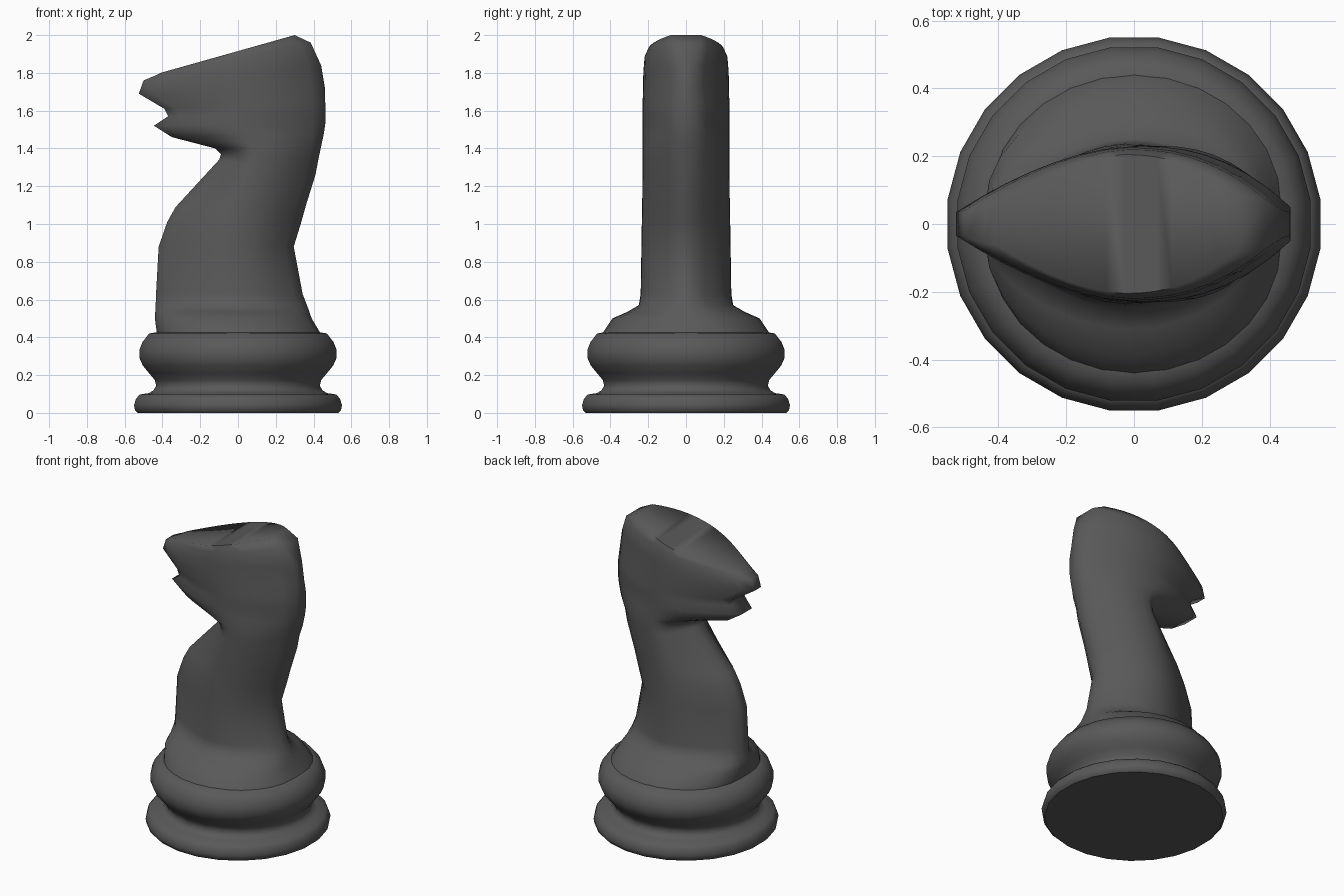
import bpy, bmesh, math

if "Cube" in bpy.data.objects:
    bpy.data.objects.remove(bpy.data.objects["Cube"])

dark = bpy.data.materials.new("dark_grey")
dark.diffuse_color = (.1, .1, .1, 1)
dark.use_nodes = True
dark.node_tree.nodes["Principled BSDF"].inputs["Base Color"].default_value = dark.diffuse_color


def finish(bm, name, angle):
    bmesh.ops.recalc_face_normals(bm, faces=bm.faces)
    me = bpy.data.meshes.new(name)
    bm.to_mesh(me)
    bm.free()
    me.materials.append(dark)
    ob = bpy.data.objects.new(name, me)
    bpy.context.collection.objects.link(ob)
    bpy.ops.object.select_all(action='DESELECT')
    ob.select_set(True)
    bpy.context.view_layer.objects.active = ob
    bpy.ops.object.shade_smooth_by_angle(angle=math.radians(angle))
    return ob


def loft(name, rings, angle, strip_cap=False):
    bm = bmesh.new()
    loops = [[bm.verts.new(p) for p in r] for r in rings]
    n = len(loops[0])
    for a, b in zip(loops, loops[1:]):
        for i in range(n):
            j = (i + 1) % n
            bm.faces.new((a[i], a[j], b[j], b[i]))
    bm.faces.new(loops[0])
    top = loops[-1]
    if strip_cap:
        for i in range(n // 2 - 1):
            bm.faces.new((top[i], top[i + 1], top[n - 2 - i], top[n - 1 - i]))
    else:
        bm.faces.new(top)
    return finish(bm, name, angle)


# Turned base, 24 sides
SIDES = 24
base_profile = [(.535, 0), (.55, .015), (.555, .04), (.545, .075), (.525, .097),
                (.475, .105), (.45, .12), (.437, .145), (.445, .175), (.475, .21),
                (.508, .25), (.526, .29), (.526, .335), (.51, .375), (.475, .42), (.43, .428)]
loft("base", [[(r * math.cos(math.tau * (i + .5) / SIDES),
                r * math.sin(math.tau * (i + .5) / SIDES), z) for i in range(SIDES)]
              for r, z in base_profile], 45)


# Lens-shaped slice between a front point and a back point of the side outline
def lens(fx, fz, bx, bz, width, roundness, tip, steps=7):
    peak = 0.25 * (fx + bx)
    side = []

    def half(end, tip_w, power, order):
        for i in order:
            s = i / steps
            s = s * (1 - roundness) + (1 - math.cos(s * math.pi / 2)) * roundness
            x = end + (peak - end) * s
            full = math.sqrt(max(0, 1 - (1 - s) ** 2))
            g = (1 - (1 - s) ** power) * (1 - roundness) + full * roundness
            z = fz + (bz - fz) * (x - fx) / (bx - fx)
            side.append((x, tip_w + (width - tip_w) * g, z))

    half(fx, tip, 1.7, range(steps + 1))
    half(bx, min(tip, .05) if bz < 1.9 else tip + .02, 2.3, range(steps - 1, -1, -1))
    return side + [(x, -y, z) for x, y, z in reversed(side)]


# Slices: front x, front z, back x, back z, half width, roundness, tip half width
slices = [
    (-.43, .425, .435, .425, .44, 1, .05),
    (-.44, .50, .39, .50, .39, .95, .05),
    (-.438, .535, .378, .535, .31, .7, .045),
    (-.436, .57, .365, .57, .25, .3, .04),
    (-.434, .63, .342, .63, .24, 0, .035),
    (-.42, .88, .295, .88, .236, 0, .035),
    (-.375, 1.01, .335, 1.01, .234, 0, .035),
    (-.33, 1.09, .36, 1.10, .232, 0, .035),
    (-.10, 1.34, .41, 1.26, .23, 0, .035),
    (-.09, 1.37, .425, 1.34, .23, 0, .035),
    (-.12, 1.40, .44, 1.41, .23, 0, .06),
    (-.35, 1.46, .455, 1.48, .23, 0, .07),
    (-.445, 1.52, .462, 1.53, .23, 0, .055),
    (-.37, 1.57, .462, 1.58, .23, 0, .085),
    (-.39, 1.61, .462, 1.64, .23, 0, .08),
    (-.525, 1.69, .46, 1.72, .228, 0, .035),
    (-.50, 1.76, .44, 1.84, .226, 0, .04),
    (-.44, 1.785, .385, 1.96, .22, 0, .055),
    (-.41, 1.80, .30, 2.0, .205, 0, .06),
]
loft("horse_neck_and_head", [lens(*s) for s in slices], 65, strip_cap=True)
